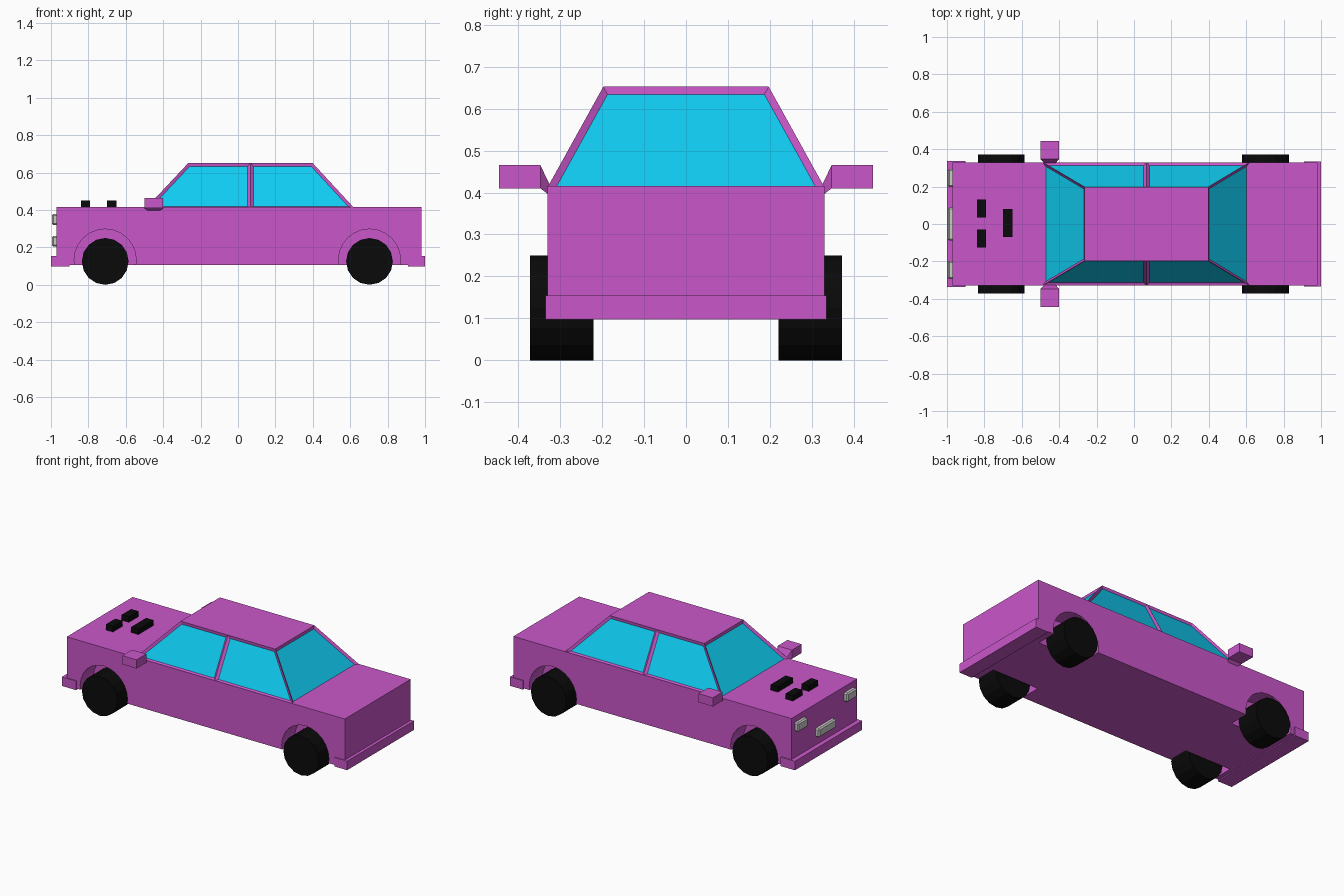
import bpy, bmesh, math

if "Cube" in bpy.data.objects:
    bpy.data.objects.remove(bpy.data.objects["Cube"])


def material(name, rgb):
    m = bpy.data.materials.new(name)
    m.diffuse_color = (*rgb, 1)
    m.use_nodes = True
    m.node_tree.nodes["Principled BSDF"].inputs["Base Color"].default_value = m.diffuse_color
    return m


PAINT = material("paint", (0.59, 0.095, 0.59))
GLASS = material("glass", (0.005, 0.60, 0.88))
BLACK = material("black", (0.003, 0.003, 0.003))


def finish(name, bm, *mats):
    bmesh.ops.recalc_face_normals(bm, faces=bm.faces)
    me = bpy.data.meshes.new(name)
    bm.to_mesh(me)
    bm.free()
    ob = bpy.data.objects.new(name, me)
    bpy.context.collection.objects.link(ob)
    for m in mats:
        if m:
            me.materials.append(m)
    return ob


def box(name, x, y, z, mat=None, bevel=0):
    bm = bmesh.new()
    bmesh.ops.create_cube(bm, size=1)
    for v in bm.verts:
        v.co = [(r[0] + r[1]) / 2 + c * (r[1] - r[0]) for r, c in zip((x, y, z), v.co)]
    ob = finish(name, bm, mat)
    if bevel:
        mod = ob.modifiers.new("bevel", 'BEVEL')
        mod.width, mod.segments = bevel, 1
    return ob


def cylinder(name, x, z, r, y0, y1, sides, mat):
    bpy.ops.mesh.primitive_cylinder_add(vertices=sides, radius=r, depth=abs(y1 - y0),
                                        location=(x, (y0 + y1) / 2, z),
                                        rotation=(math.pi / 2, 0, 0))
    ob = bpy.context.object
    ob.name = name
    ob.data.materials.append(mat)
    return ob


def loft(bm, low, high):
    a = [bm.verts.new(p) for p in low]
    b = [bm.verts.new(p) for p in high]
    n = len(a)
    sides = [bm.faces.new((a[i], a[(i + 1) % n], b[(i + 1) % n], b[i])) for i in range(n)]
    bm.faces.new(a[::-1])
    bm.faces.new(b)
    return sides


# Lower body, wheel arches and wheels
body = box("body", (-0.97, 0.98), (-0.33, 0.33), (0.105, 0.415), PAINT)
for end, x in (("front", -0.71), ("rear", 0.703)):
    for side, s in (("right", -1), ("left", 1)):
        cutter = cylinder("arch_cutter", x, 0.132, 0.166, s * 0.2, s * 0.45, 24, PAINT)
        cutter.hide_render = True
        cutter.hide_viewport = True
        mod = body.modifiers.new("arch", 'BOOLEAN')
        mod.operation, mod.solver, mod.object = 'DIFFERENCE', 'EXACT', cutter
        cylinder(f"{end}_{side}_wheel", x, 0.125, 0.125, s * 0.22, s * 0.372, 16, BLACK)

# Cabin with recessed windows; sides split at the middle pillar
def ring(x0, x1, y, z):
    m = 0.067
    return [(x0, -y, z), (m, -y, z), (x1, -y, z), (x1, y, z), (m, y, z), (x0, y, z)]


bm = bmesh.new()
windows = loft(bm, ring(-0.49, 0.62, 0.33, 0.412), ring(-0.265, 0.398, 0.197, 0.652))
bmesh.ops.recalc_face_normals(bm, faces=bm.faces)
bmesh.ops.inset_individual(bm, faces=windows, thickness=0.015, depth=-0.011, use_even_offset=True)
for f in windows:
    f.material_index = 1
finish("cabin", bm, PAINT, GLASS)

# Bumpers
box("front_bumper", (-1.0, -0.9), (-0.337, 0.337), (0.098, 0.155), PAINT)
box("rear_bumper", (0.91, 1.0), (-0.335, 0.335), (0.098, 0.155), PAINT)

# Headlights and number plate
box("left_headlight", (-0.995, -0.96), (0.197, 0.295), (0.32, 0.378), bevel=0.008)
box("right_headlight", (-0.995, -0.96), (-0.295, -0.197), (0.32, 0.378), bevel=0.008)
box("front_plate", (-0.995, -0.96), (-0.088, 0.088), (0.205, 0.262), bevel=0.008)

# Bonnet vents
for x, y0, y1 in ((-0.84, -0.125, -0.03), (-0.84, 0.035, 0.13), (-0.70, -0.07, 0.08)):
    box("bonnet_vent", (x, x + 0.05), (y0, y1), (0.405, 0.45), BLACK)

# Door mirrors: block plus tapered stem
for side, s in (("right", -1), ("left", 1)):
    box(side + "_mirror", (-0.5, -0.4), sorted((s * 0.347, s * 0.445)), (0.41, 0.465), PAINT)

    def rect(x0, x1, y, z0, z1):
        return [(x0, s * y, z0), (x1, s * y, z0), (x1, s * y, z1), (x0, s * y, z1)]

    bm = bmesh.new()
    loft(bm, rect(-0.48, -0.42, 0.325, 0.393, 0.42), rect(-0.5, -0.4, 0.347, 0.41, 0.465))
    finish(side + "_mirror_stem", bm, PAINT)
